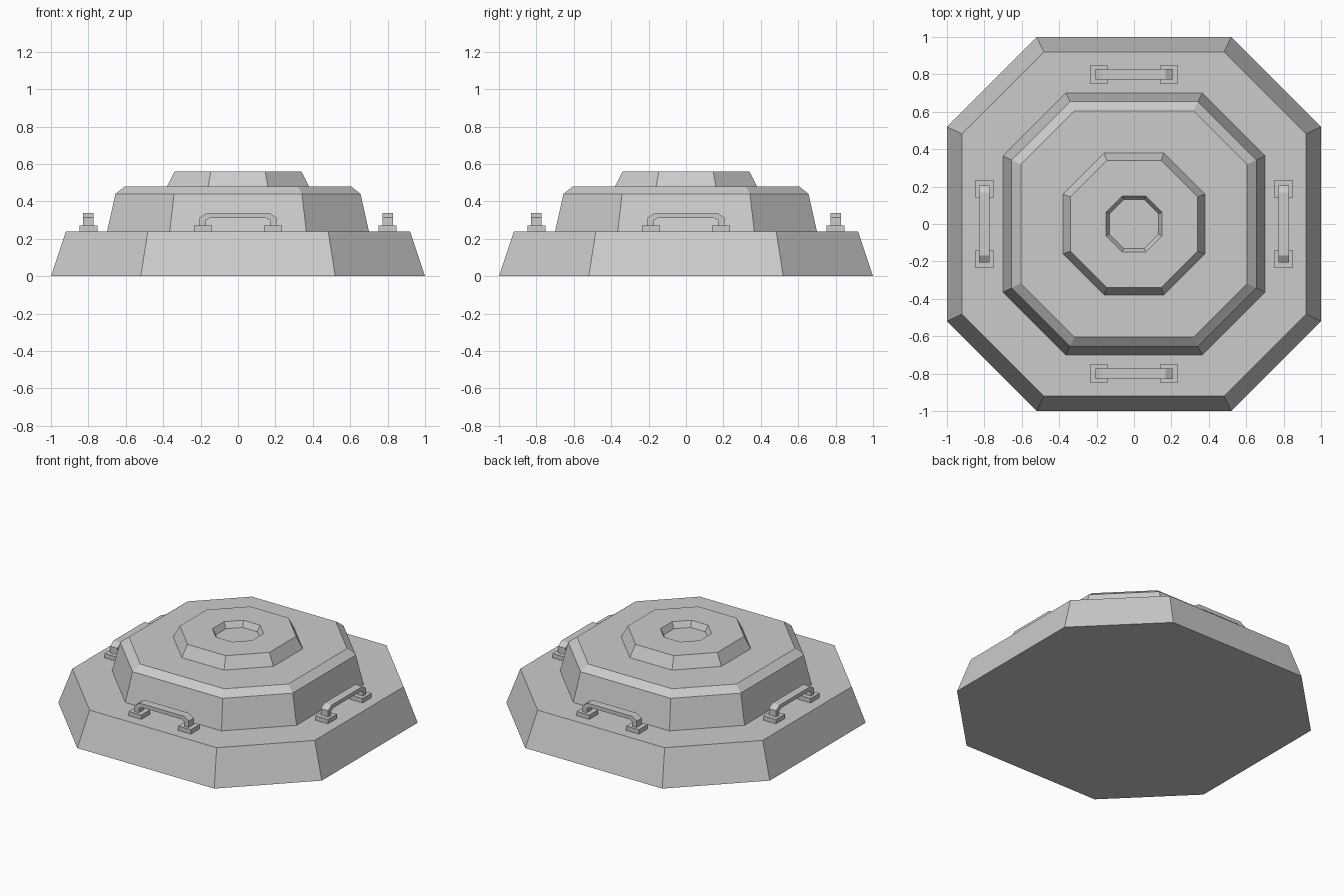
import bpy, bmesh
from math import pi
from mathutils import Matrix

if "Cube" in bpy.data.objects:
    bpy.data.objects.remove(bpy.data.objects["Cube"])


def finish(bm, name):
    bmesh.ops.recalc_face_normals(bm, faces=bm.faces)
    mesh = bpy.data.meshes.new(name)
    bm.to_mesh(mesh)
    bm.free()
    obj = bpy.data.objects.new(name, mesh)
    bpy.context.collection.objects.link(obj)
    return obj


def octagon(h, c):
    """Octagon of half width h whose straight sides end at +-c."""
    return [(h, -c), (h, c), (c, h), (-c, h), (-h, c), (-h, -c), (-c, -h), (c, -h)]


# Stepped body: one loft of octagons (half width, corner, height)
rings = [
    (1.0, 0.52, 0.0), (0.92, 0.482, 0.24),                        # wide base
    (0.70, 0.365, 0.24), (0.655, 0.342, 0.44), (0.605, 0.318, 0.48),  # middle tier
    (0.38, 0.16, 0.48), (0.34, 0.145, 0.56),                      # top tier
    (0.15, 0.063, 0.56), (0.13, 0.055, 0.52),                     # recess
]
bm = bmesh.new()
loops = [[bm.verts.new((x, y, z)) for x, y in octagon(h, c)] for h, c, z in rings]
for a, b in zip(loops, loops[1:]):
    for i in range(8):
        j = (i + 1) % 8
        bm.faces.new((a[i], a[j], b[j], b[i]))
bm.faces.new(loops[0])
bm.faces.new(loops[-1])
finish(bm, "stepped_octagon_body")


def add_handle(name, angle):
    bm = bmesh.new()
    # Square foot pads
    for s in (-1, 1):
        m = Matrix.Translation((s * 0.188, -0.8, 0.255)) @ Matrix.Diagonal((0.096, 0.096, 0.03, 1))
        bmesh.ops.create_cube(bm, size=1, matrix=m)
    # Bar with chamfered corners: matching outer and inner outlines
    outer = [(0.205, 0.27), (0.205, 0.313), (0.168, 0.337)]
    inner = [(0.172, 0.27), (0.172, 0.298), (0.15, 0.311)]
    sections = []
    for side in (-1, 1):
        half = [[bm.verts.new((side * x, y, z)) for (x, z), y in
                 ((o, -0.828), (o, -0.772), (i, -0.772), (i, -0.828))]
                for o, i in zip(outer, inner)]
        sections += half if side < 0 else half[::-1]
    for a, b in zip(sections, sections[1:]):
        for i in range(4):
            j = (i + 1) % 4
            bm.faces.new((a[i], a[j], b[j], b[i]))
    bm.faces.new(sections[0])
    bm.faces.new(sections[-1])
    bmesh.ops.rotate(bm, verts=bm.verts, cent=(0, 0, 0), matrix=Matrix.Rotation(angle, 3, 'Z'))
    finish(bm, name)


# Four handles around the base ledge
for k, side in enumerate(("front", "right", "back", "left")):
    add_handle(side + "_handle", k * pi / 2)
